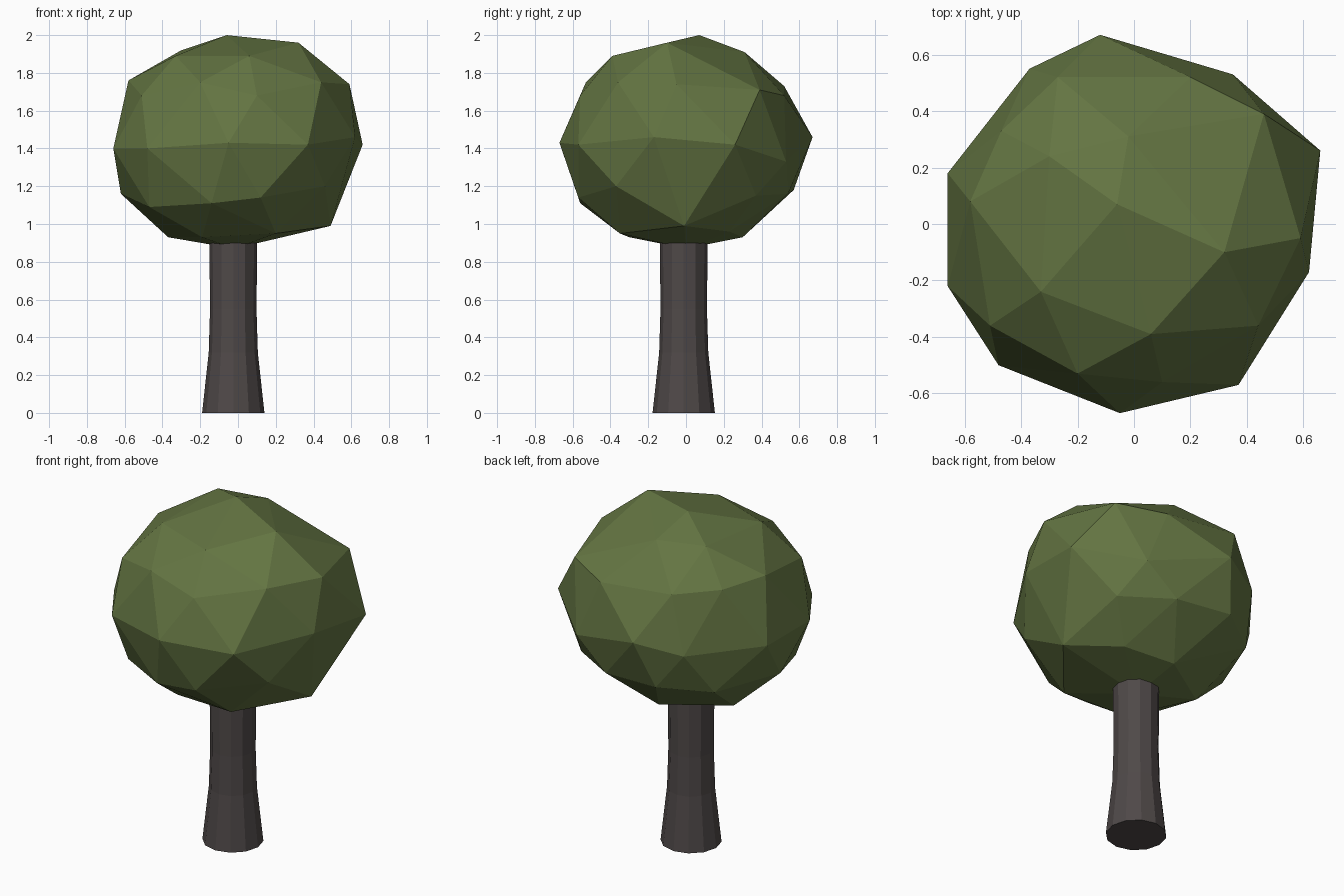
import bpy
import bmesh
from math import cos, sin, tau
from mathutils import Vector

default_cube = bpy.data.objects.get("Cube")
if default_cube:
    bpy.data.objects.remove(default_cube, do_unlink=True)


def make_material(name, rgb):
    material = bpy.data.materials.new(name)
    material.use_nodes = True
    colour = (*rgb, 1.0)
    material.diffuse_color = colour
    shader = material.node_tree.nodes["Principled BSDF"]
    shader.inputs["Base Color"].default_value = colour
    shader.inputs["Roughness"].default_value = 0.9
    return material


def finish_object(name, mesh_builder, material):
    """Turn a bmesh into a flat shaded object with a single material."""
    bmesh.ops.recalc_face_normals(mesh_builder, faces=mesh_builder.faces)
    mesh = bpy.data.meshes.new(name)
    mesh_builder.to_mesh(mesh)
    mesh_builder.free()
    mesh.materials.append(material)
    new_object = bpy.data.objects.new(name, mesh)
    bpy.context.collection.objects.link(new_object)
    return new_object


def build_trunk(profile, centre, sides, material):
    """Loft a many sided column through (radius, height) rings."""
    builder = bmesh.new()
    rings = []
    for radius, height in profile:
        ring = []
        for step in range(sides):
            angle = tau * step / sides
            ring.append(builder.verts.new((centre[0] + radius * cos(angle),
                                           centre[1] + radius * sin(angle),
                                           height)))
        rings.append(ring)
    for lower, upper in zip(rings, rings[1:]):
        for step in range(sides):
            following = (step + 1) % sides
            builder.faces.new((lower[step], lower[following],
                               upper[following], upper[step]))
    builder.faces.new(rings[0])
    builder.faces.new(rings[-1])
    return finish_object("trunk", builder, material)


def build_canopy(rings, material):
    """Wrap a faceted hull around rings of corners given in hundredths."""
    builder = bmesh.new()
    for ring in rings:
        for corner in ring:
            builder.verts.new(Vector(corner) / 100)
    result = bmesh.ops.convex_hull(builder, input=builder.verts[:])
    spare = {v for v in result["geom_interior"] + result["geom_unused"]
             if isinstance(v, bmesh.types.BMVert)}
    bmesh.ops.delete(builder, geom=list(spare), context="VERTS")
    return finish_object("canopy", builder, material)


leaf_green = make_material("leaf green", (0.127, 0.178, 0.055))
bark_grey = make_material("bark grey brown", (0.078, 0.066, 0.065))

# Trunk: flared foot, straight upper part reaching into the leaves
build_trunk([(0.165, 0), (0.13, 0.32), (0.123, 0.55), (0.127, 0.95)],
            (-0.025, -0.012), 12, bark_grey)

# Canopy: lumpy ball, corners listed ring by ring
crown = [(-6, 7, 200), (32, -10, 196), (-2, 31, 191),
         (-30, 24, 192), (-33, -24, 189), (6, -39, 189)]
shoulder = [(59, -5, 174), (46, 39, 171), (20, 52, 168), (-27, 52, 173),
            (-47, 33, 174), (-58, 8, 176), (-51, -36, 168),
            (-20, -53, 175), (10, -56, 168), (44, -36, 175)]
middle = [(66, 26, 142), (35, 53, 133), (-12, 67, 146), (-37, 55, 140),
          (-66, 18, 140), (-66, -22, 140), (-48, -50, 140),
          (-5, -67, 143), (37, -57, 142), (62, -17, 146)]
belly = [(49, -1, 99), (43, 37, 115), (15, 54, 116), (-20, 57, 118),
         (-46, 39, 115), (-62, 0, 116), (-47, -36, 109),
         (-14, -56, 111), (12, -57, 114), (46, -37, 120)]
underside = [(26, 23, 96), (-3, 30, 93), (-37, 8, 93),
             (-19, -30, 93), (20, -35, 95), (-2, 0, 87)]
build_canopy([crown, shoulder, middle, belly, underside], leaf_green)
